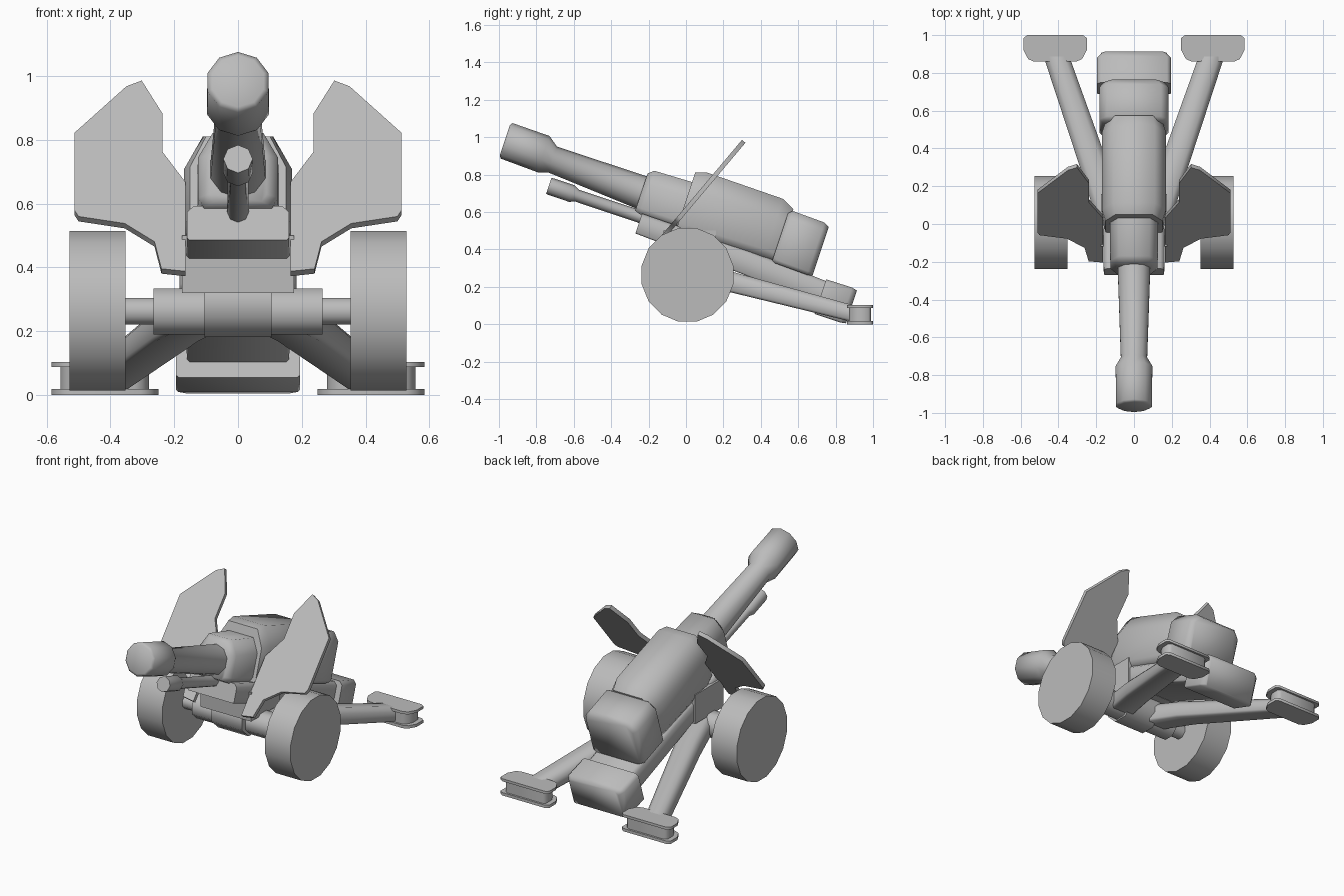
import bpy, math

if "Cube" in bpy.data.objects:
    bpy.data.objects.remove(bpy.data.objects["Cube"])

grey = bpy.data.materials.new("gun_grey")
grey.diffuse_color = (0.5, 0.5, 0.5, 1)
grey.use_nodes = True
grey.node_tree.nodes["Principled BSDF"].inputs["Base Color"].default_value = grey.diffuse_color

PITCH = math.atan2(1, 3)
C, S = math.cos(PITCH), math.sin(PITCH)


def tilt(x, u, v):
    """Gun frame (u runs rearward along the barrel, v is normal to it)."""
    return (x, C * u + S * v, -S * u + C * v)


def make(name, verts, faces, smooth=True):
    me = bpy.data.meshes.new(name)
    me.from_pydata(verts, [], faces)
    me.materials.append(grey)
    me.update()
    ob = bpy.data.objects.new(name, me)
    bpy.context.collection.objects.link(ob)
    bpy.context.view_layer.objects.active = ob
    bpy.ops.object.select_all(action='DESELECT')
    ob.select_set(True)
    bpy.ops.object.mode_set(mode='EDIT')
    bpy.ops.mesh.select_all(action='SELECT')
    bpy.ops.mesh.normals_make_consistent(inside=False)
    bpy.ops.object.mode_set(mode='OBJECT')
    if smooth:
        bpy.ops.object.shade_smooth_by_angle(angle=math.radians(62))
    return ob


def loft(name, rings, smooth=True):
    """Skin a list of equal rings and cap both ends."""
    n = len(rings[0])
    verts = [p for r in rings for p in r]
    faces = [(k * n + i, k * n + (i + 1) % n, (k + 1) * n + (i + 1) % n, (k + 1) * n + i)
             for k in range(len(rings) - 1) for i in range(n)]
    faces += [tuple(range(n)), tuple(range(len(verts) - n, len(verts)))]
    return make(name, verts, faces, smooth)


def octagon(w, lo, hi, cx, cz):
    """Chamfered rectangle; only the top corners use the full chamfer."""
    b = cz * 0.4
    return [(-w + cx * 0.4, lo), (w - cx * 0.4, lo), (w, lo + b), (w, hi - cz),
            (w - cx, hi), (-w + cx, hi), (-w, hi - cz), (-w, lo + b)]


def block(name, sections):
    """Body along the gun axis from (u, half width, low v, high v, chamfer x, chamfer v)."""
    return loft(name, [[tilt(x, u, v) for x, v in octagon(*s)] for u, *s in sections])


def tube(name, sections, sides=10):
    """Round body along the gun axis from (u, centre v, radius)."""
    return loft(name, [[tilt(r * math.sin(2 * math.pi * i / sides), u,
                             v + r * math.cos(2 * math.pi * i / sides))
                        for i in range(sides)] for u, v, r in sections])


def cross_tube(name, x0, x1, y, z, ry, rz, sides):
    """Round body along x."""
    return loft(name, [[(x, y + ry * math.sin(2 * math.pi * (i + .5) / sides),
                         z + rz * math.cos(2 * math.pi * (i + .5) / sides))
                        for i in range(sides)] for x in (x0, x1)])


# Barrel with muzzle brake, and recoil rod below it
tube("barrel", [(-1.23, .627, .085), (-1.22, .627, .1), (-1.01, .622, .102),
                (-.955, .61, .073), (-.40, .592, .092)])
tube("recoil_rod", [(-.93, .47, .046), (-.80, .47, .047), (-.77, .468, .033),
                    (-.38, .468, .034)], 8)

# Gun body: sleeve, receiver, breech
block("barrel_sleeve", [(-.45, .09, .49, .70, .04, .06), (-.42, .125, .48, .725, .045, .08),
                        (-.10, .13, .48, .735, .045, .08)])
block("receiver", [(-.21, .15, .46, .785, .05, .10), (-.15, .17, .46, .805, .06, .11),
                   (.28, .17, .47, .80, .06, .11), (.35, .15, .47, .765, .05, .09)])
block("breech", [(.33, .165, .47, .735, .04, .04), (.35, .183, .46, .755, .04, .05),
                 (.53, .183, .455, .75, .04, .05), (.56, .16, .46, .735, .04, .04)])

# Cradle and rear spade box
block("cradle", [(-.41, .16, .375, .487, .02, .02), (.2, .165, .35, .48, .02, .02),
                 (.65, .16, .32, .455, .02, .02)])
block("spade_box", [(.635, .195, .27, .465, .02, .02), (.78, .195, .27, .467, .02, .02),
                    (.81, .17, .275, .46, .02, .02)])

# Carriage: saddle and stepped axle
loft("saddle", [[(x, y, z) for x, y in ((-.175, -.12), (.175, -.12), (.175, .16), (-.175, .16))]
                for z in (.32, .5)])
cross_tube("axle", -.36, .36, 0, .262, .045, .045, 8)
cross_tube("axle_housing", -.265, .265, 0, .262, .08, .078, 8)
cross_tube("pivot_housing", -.105, .105, 0, .288, .12, .115, 8)

SHIELD = [(.302, .978), (.35, .96), (.512, .815), (.512, .57), (.5, .552), (.355, .53),
          (.262, .473), (.24, .388), (.165, .38), (.165, .66), (.237, .755), (.237, .875)]
FOOT = [(.25, .92), (.25, .985), (.27, 1), (.565, 1), (.585, .985), (.585, .92),
        (.56, .873), (.53, .86), (.305, .86), (.275, .873)]

for side, label in ((1, "right"), (-1, "left")):
    # Wheel
    cross_tube(label + "_wheel", side * .353, side * .528, .008, .264, .25, .255, 16)

    # Sloped shield plate
    loft(label + "_shield", [[(side * x, -.195 + (z - .38) * .842 + t * .766, z - t * .643)
                              for x, z in SHIELD] for t in (-.012, .012)])

    # Trail leg with chamfered section
    rings = []
    for cx, y, cz, w, h in ((.11, .0, .27, .08, .06), (.19, .246, .225, .078, .056),
                            (.415, .9, .055, .068, .045)):
        rings.append([(side * (cx + x), y, cz + z) for x, z in octagon(w, -h, h, .03, .03)])
    loft(label + "_trail", rings)

    # Foot: two plates with a narrower core
    for part, z0, z1, k in (("foot_top", .088, .104, 1), ("foot_core", .012, .09, .83),
                            ("foot_base", 0, .018, 1)):
        loft(label + "_" + part, [[(side * (.4175 + (x - .4175) * k), .93 + (y - .93) * k, z)
                                   for x, y in FOOT] for z in (z0, z1)])
